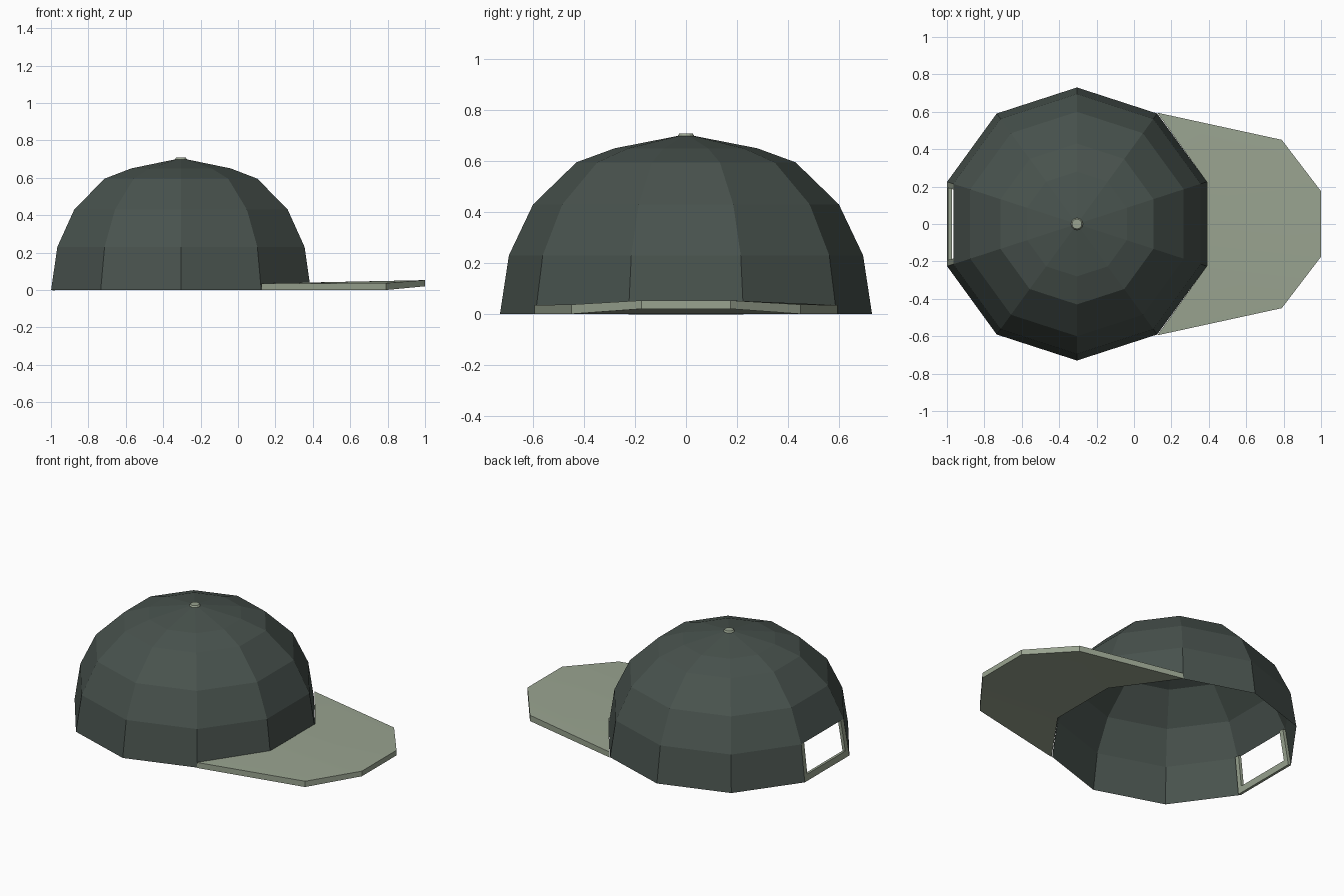
import bpy, bmesh
from math import cos, sin, radians
from mathutils import Vector

if "Cube" in bpy.data.objects:
    bpy.data.objects.remove(bpy.data.objects["Cube"])

CX = -0.305
SIDES = 10


def make(name, bm, color):
    bmesh.ops.recalc_face_normals(bm, faces=bm.faces[:])
    me = bpy.data.meshes.new(name)
    bm.to_mesh(me)
    bm.free()
    ob = bpy.data.objects.new(name, me)
    bpy.context.collection.objects.link(ob)
    mat = bpy.data.materials.get(str(color)) or bpy.data.materials.new(str(color))
    mat.diffuse_color = color
    mat.use_nodes = True
    mat.node_tree.nodes["Principled BSDF"].inputs["Base Color"].default_value = mat.diffuse_color
    me.materials.append(mat)
    return ob


def ring_point(r, z, i):
    a = radians(18 + 36 * i)
    return Vector((CX + r * cos(a), r * sin(a), z))


DARK = (0.065, 0.085, 0.075, 1)
LIGHT = (0.32, 0.37, 0.28, 1)

# Crown: ten-sided open shell, one lower back panel left out
profile = [(0.73, 0), (0.695, 0.23), (0.60, 0.43), (0.43, 0.595), (0.28, 0.65)]
BACK = 4
bm = bmesh.new()
rings = [[bm.verts.new(ring_point(r, z, i)) for i in range(SIDES)] for r, z in profile]
apex = bm.verts.new((CX, 0, 0.705))
for k in range(len(rings) - 1):
    for i in range(SIDES):
        if k == 0 and i == BACK:
            continue
        j = (i + 1) % SIDES
        bm.faces.new((rings[k][i], rings[k][j], rings[k + 1][j], rings[k + 1][i]))
for i in range(SIDES):
    bm.faces.new((rings[-1][i], rings[-1][(i + 1) % SIDES], apex))
make("crown", bm, DARK)

# Back strap: U-shaped frame around the opening
bl, br = ring_point(*profile[0], BACK), ring_point(*profile[0], BACK + 1)
tl, tr = ring_point(*profile[1], BACK), ring_point(*profile[1], BACK + 1)


def panel(u, v):
    return bl.lerp(br, u).lerp(tl.lerp(tr, u), v)


bm = bmesh.new()
outer = [bm.verts.new(p) for p in (tl, bl, br, tr)]
inner = [bm.verts.new(panel(u, v)) for u, v in ((0.07, 1), (0.07, 0.17), (0.93, 0.17), (0.93, 1))]
for i in range(3):
    bm.faces.new((outer[i], outer[i + 1], inner[i + 1], inner[i]))
make("back_strap", bm, LIGHT)
strap = bpy.data.objects["back_strap"]
# keep the outer face flush with the crown, thickness goes inward
if strap.data.polygons[0].normal.x > 0:
    strap.data.flip_normals()
mod = strap.modifiers.new("thickness", "SOLIDIFY")
mod.thickness = 0.02
mod.offset = -1

# Brim: half outline (x, y, bottom z, top z), mirrored across y
half_inner = [(0.125, 0.592, 0, 0.035), (0.389, 0.225, 0.0, 0.04)]
half_outer = [(0.125, 0.595, 0, 0.035), (0.79, 0.45, 0, 0.037), (1.0, 0.175, 0.02, 0.053)]
bm = bmesh.new()


def loop(half, zi):
    pts = half + [(x, -y, a, b) for x, y, a, b in reversed(half)]
    return [bm.verts.new((p[0], p[1], p[zi])) for p in pts]


for zi in (2, 3):
    i_l, o_l = loop(half_inner, zi), loop(half_outer, zi)
    bm.faces.new((i_l[0], o_l[0], o_l[1]))
    bm.faces.new((i_l[0], o_l[1], o_l[2], i_l[1]))
    bm.faces.new((i_l[1], o_l[2], o_l[3], i_l[2]))
    bm.faces.new((i_l[2], o_l[3], o_l[4], i_l[3]))
    bm.faces.new((i_l[3], o_l[4], o_l[5]))
    if zi == 2:
        low = o_l
for i in range(5):
    bm.faces.new((low[i], low[i + 1], o_l[i + 1], o_l[i]))
bmesh.ops.remove_doubles(bm, verts=bm.verts[:], dist=0.006)
brim = make("brim", bm, LIGHT)
bpy.context.view_layer.objects.active = brim
brim.select_set(True)
bpy.ops.object.shade_smooth_by_angle(angle=radians(30))

# Button on top of the crown
bm = bmesh.new()
bmesh.ops.create_cone(bm, cap_ends=True, segments=12, radius1=0.034, radius2=0.026, depth=0.012)
bmesh.ops.translate(bm, verts=bm.verts[:], vec=(CX, 0, 0.702))
make("top_button", bm, LIGHT)
